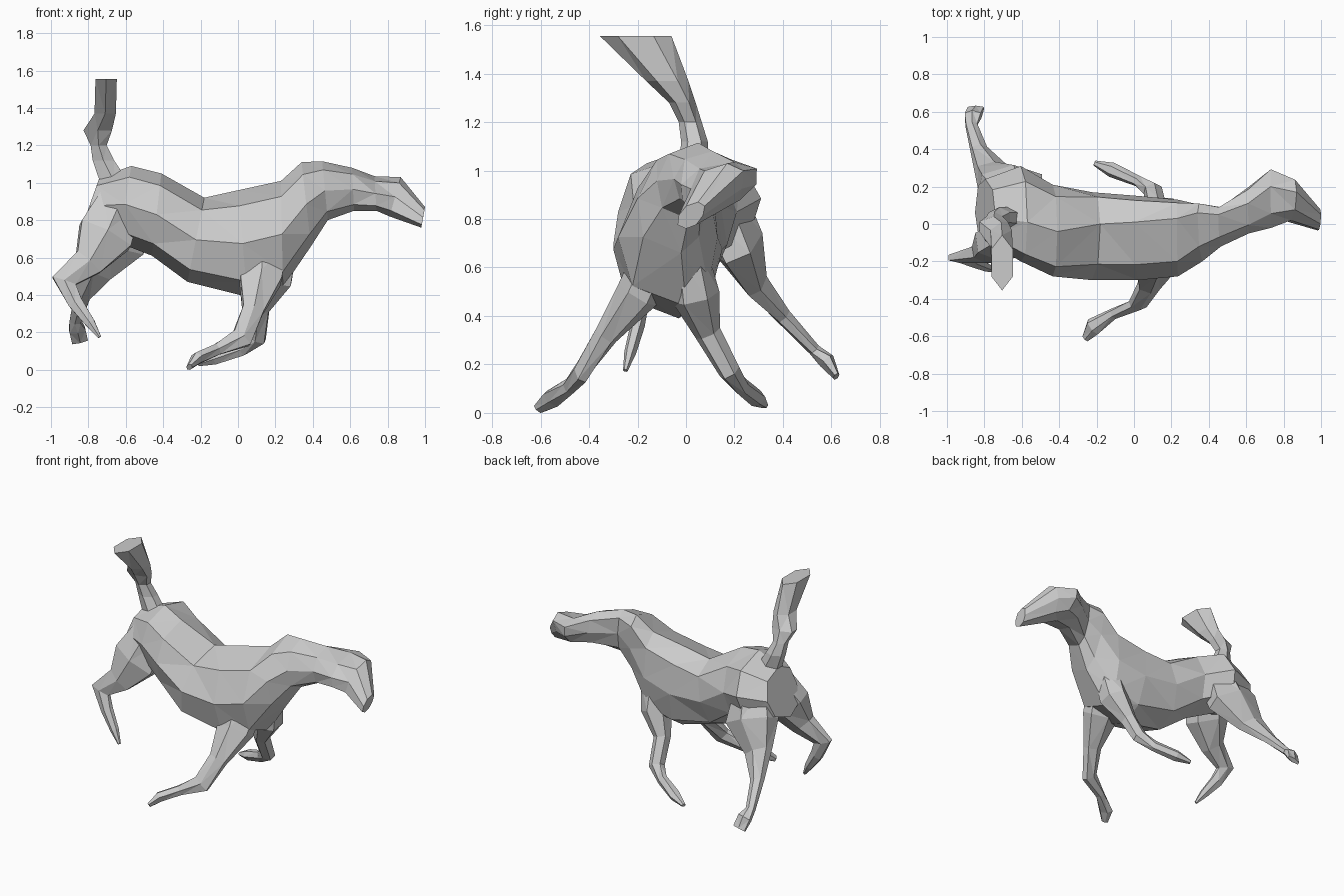
import bpy, bmesh, math
from mathutils import Vector


def skin(name, rings):
    """Loft closed rings of equal size into a flat-faced, capped, triangulated mesh."""
    bm = bmesh.new()
    rows = [[bm.verts.new(p) for p in ring] for ring in rings]
    n = len(rows[0])
    for a, b in zip(rows, rows[1:]):
        for i in range(n):
            j = (i + 1) % n
            bm.faces.new((a[i], a[j], b[j], b[i]))
    bm.faces.new(rows[0][::-1])
    bm.faces.new(rows[-1])
    bmesh.ops.recalc_face_normals(bm, faces=bm.faces)
    bmesh.ops.triangulate(bm, faces=bm.faces)
    me = bpy.data.meshes.new(name)
    bm.to_mesh(me)
    bm.free()
    ob = bpy.data.objects.new(name, me)
    bpy.context.collection.objects.link(ob)
    return ob


def body_ring(top, bottom, ylo, yhi, n=8):
    """Section through a spine point and a belly point, with its y limits."""
    t, b = Vector(top), Vector(bottom)
    c, up = (t + b) / 2, (t - b) / 2
    ring = []
    for i in range(n):
        a = 2 * math.pi * i / n
        s = math.sin(a)
        p = c + up * math.cos(a)
        # keep the section a little fuller than an ellipse
        side = (yhi - c.y) if s > 0 else (c.y - ylo)
        p.y += s * side * (1.08 if abs(s) < 0.9 else 1.0)
        ring.append(p)
    return ring


def limb(name, stations, ref=(0, 1, 0), n=6):
    """Tube along stations (x, y, z, half size along ref, half size across)."""
    pts = [Vector(s[:3]) for s in stations]
    rings = []
    for k, s in enumerate(stations):
        t = (pts[min(k + 1, len(pts) - 1)] - pts[max(k - 1, 0)]).normalized()
        u = Vector(ref)
        u = (u - t * u.dot(t)).normalized()
        v = t.cross(u)
        rings.append([pts[k] + u * s[3] * math.cos(2 * math.pi * i / n)
                      + v * s[4] * math.sin(2 * math.pi * i / n) for i in range(n)])
    return skin(name, rings)


def level_ring(z, x0, x1, y0, y1, n=6):
    """Horizontal section filling the given x and y limits."""
    return [Vector(((x0 + x1) / 2 + (x1 - x0) / 2 * 1.1 * math.sin(2 * math.pi * i / n),
                    (y0 + y1) / 2 + (y1 - y0) / 2 * math.cos(2 * math.pi * i / n), z))
            for i in range(n)]


# Torso, neck and head: spine point, belly point, y limits
body = skin("horse_body", [body_ring(*r) for r in (
    ((-0.74, 0.03, 1.03), (-0.85, 0.06, 0.72), -0.09, 0.24),
    ((-0.57, 0.01, 1.09), (-0.64, 0.06, 0.68), -0.20, 0.31),
    ((-0.41, -0.04, 1.05), (-0.46, -0.02, 0.61), -0.28, 0.21),
    ((-0.18, 0.00, 0.92), (-0.27, -0.06, 0.47), -0.30, 0.17),
    ((0.00, 0.01, 0.96), (0.05, -0.03, 0.39), -0.30, 0.15),
    ((0.23, 0.03, 1.01), (0.24, 0.00, 0.44), -0.28, 0.13),
    ((0.34, 0.06, 1.11), (0.39, -0.02, 0.66), -0.20, 0.10),
    ((0.45, 0.05, 1.115), (0.48, 0.01, 0.80), -0.12, 0.09),
    ((0.61, 0.11, 1.08), (0.62, 0.08, 0.85), -0.05, 0.20),
    ((0.73, 0.20, 1.035), (0.74, 0.10, 0.85), -0.02, 0.29),
    ((0.87, 0.17, 1.03), (0.81, 0.08, 0.82), 0.02, 0.23),
    ((1.00, 0.05, 0.87), (0.98, 0.00, 0.76), -0.03, 0.07),
)])

parts = []

# Raised tail, widening and swept to one side at the tip
parts.append(skin("tail", [level_ring(*r) for r in (
    (1.00, -0.74, -0.58, -0.03, 0.09),
    (1.12, -0.78, -0.66, -0.02, 0.09),
    (1.20, -0.79, -0.70, -0.03, 0.065),
    (1.28, -0.83, -0.67, -0.07, 0.04),
    (1.37, -0.77, -0.65, -0.165, 0.01),
    (1.555, -0.765, -0.645, -0.355, -0.06),
)]))

# Near foreleg, stretched out and folded back
parts.append(limb("near_foreleg", [
    (0.13, -0.12, 0.66, 0.09, 0.15),
    (0.12, -0.20, 0.49, 0.09, 0.13),
    (0.08, -0.33, 0.32, 0.05, 0.065),
    (0.02, -0.43, 0.17, 0.035, 0.065),
    (-0.11, -0.48, 0.11, 0.03, 0.035),
    (-0.22, -0.55, 0.06, 0.05, 0.035),
    (-0.26, -0.61, 0.015, 0.025, 0.015),
]))

# Far foreleg, lifted and bent
parts.append(limb("far_foreleg", [
    (0.21, 0.01, 0.66, 0.08, 0.12),
    (0.20, 0.04, 0.48, 0.10, 0.10),
    (0.12, 0.09, 0.33, 0.055, 0.055),
    (0.10, 0.18, 0.17, 0.045, 0.055),
    (0.02, 0.23, 0.11, 0.03, 0.04),
    (-0.12, 0.29, 0.06, 0.04, 0.035),
    (-0.21, 0.325, 0.03, 0.015, 0.012),
]))

# Near hind leg, hock pushed back
parts.append(limb("near_hind_leg", [
    (-0.62, -0.03, 0.92, 0.11, 0.13),
    (-0.71, -0.10, 0.72, 0.11, 0.17),
    (-0.80, -0.15, 0.575, 0.06, 0.095),
    (-0.93, -0.18, 0.475, 0.03, 0.075),
    (-0.87, -0.20, 0.36, 0.03, 0.045),
    (-0.79, -0.23, 0.25, 0.025, 0.03),
    (-0.74, -0.25, 0.175, 0.01, 0.01),
]))

# Far hind leg, spread sideways
parts.append(limb("far_hind_leg", [
    (-0.62, 0.11, 0.90, 0.13, 0.13),
    (-0.66, 0.215, 0.70, 0.11, 0.20),
    (-0.76, 0.285, 0.54, 0.055, 0.11),
    (-0.83, 0.40, 0.40, 0.035, 0.05),
    (-0.87, 0.53, 0.26, 0.025, 0.035),
    (-0.86, 0.58, 0.215, 0.035, 0.05),
    (-0.845, 0.62, 0.15, 0.015, 0.05),
]))

# Fuse the tail and legs with the body into one closed skin
for part in parts:
    mod = body.modifiers.new("join_" + part.name, 'BOOLEAN')
    mod.operation = 'UNION'
    mod.solver = 'EXACT'
    mod.object = part
bpy.context.view_layer.update()
fused = bpy.data.meshes.new_from_object(body.evaluated_get(bpy.context.evaluated_depsgraph_get()))
body.modifiers.clear()
body.data = fused
for part in parts:
    bpy.data.objects.remove(part)
